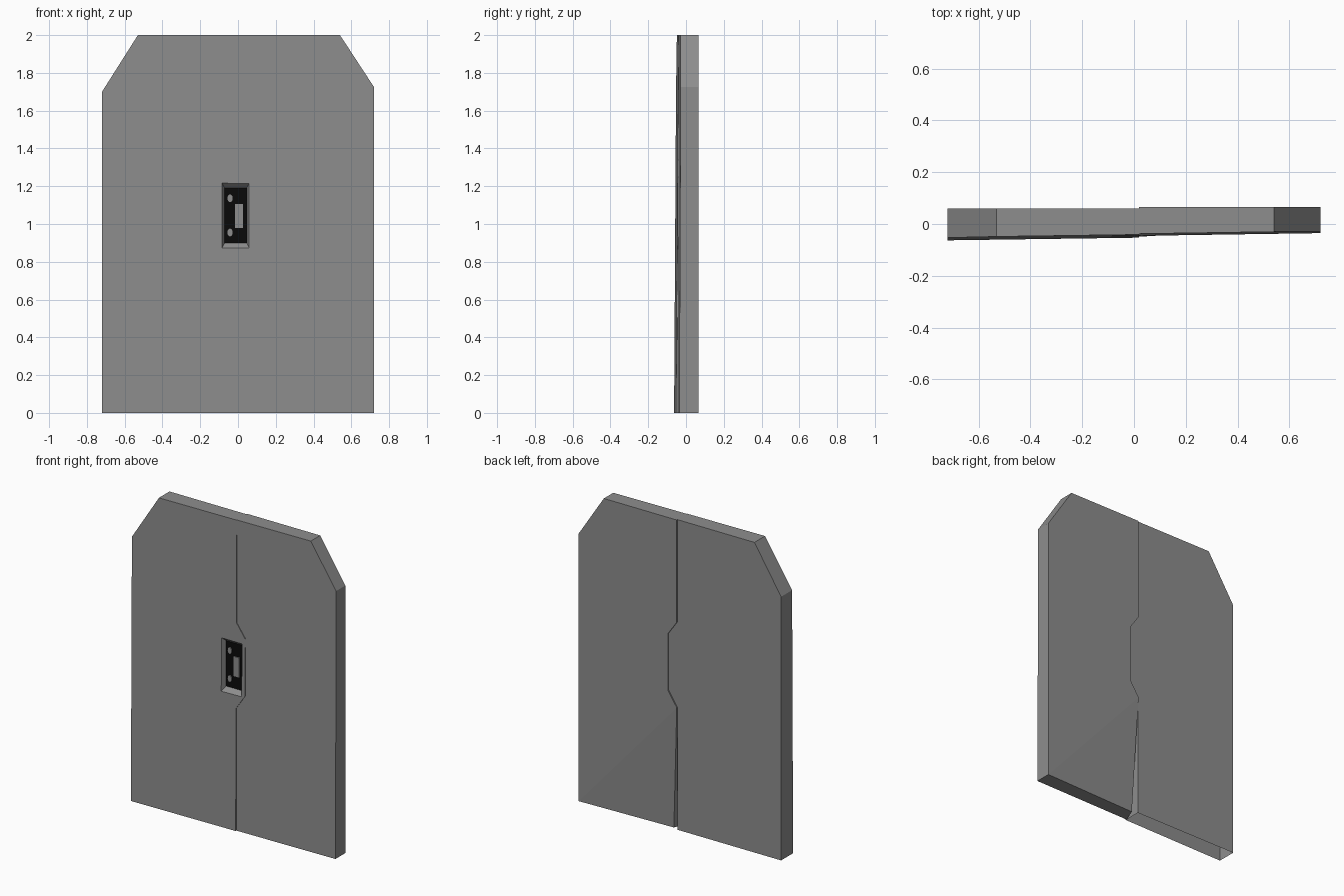
import bpy, bmesh, math

if "Cube" in bpy.data.objects:
    bpy.data.objects.remove(bpy.data.objects["Cube"])

SEAM = [(0.02, 2.0), (0.02, 1.34), (0.083, 1.25), (0.083, 0.885), (0.02, 0.79), (0.02, 0.0)]


def material(name, v):
    m = bpy.data.materials.new(name)
    m.diffuse_color = (v, v, v, 1)
    m.use_nodes = True
    m.node_tree.nodes["Principled BSDF"].inputs["Base Color"].default_value = m.diffuse_color
    return m


grey = material("dark_grey", 0.27)
black = material("black", 0.003)


def slab(name, front, back, mat=grey, split=None):
    """Solid between two matching loops of 3D points."""
    bm = bmesh.new()
    f = [bm.verts.new(p) for p in front]
    b = [bm.verts.new(p) for p in back]
    n = len(f)
    bm.faces.new(f)
    back_face = bm.faces.new(b[::-1])
    for i in range(n):
        j = (i + 1) % n
        bm.faces.new((f[j], f[i], b[i], b[j]))
    if split:
        bmesh.utils.face_split(back_face, b[split[0]], b[split[1]])
    bmesh.ops.recalc_face_normals(bm, faces=bm.faces)
    me = bpy.data.meshes.new(name)
    bm.to_mesh(me)
    bm.free()
    me.materials.append(mat)
    ob = bpy.data.objects.new(name, me)
    bpy.context.collection.objects.link(ob)
    return ob


def rect(x0, x1, z0, z1, y):
    return [(x0, y, z0), (x1, y, z0), (x1, y, z1), (x0, y, z1)]


# Left leaf, front face slightly tilted
outline = SEAM + [(-0.72, 0.0), (-0.72, 1.70), (-0.53, 2.0)]
left = slab("left_door_leaf",
            [(x, -0.053 + 0.014 * x + 0.006 * z, z) for x, z in outline],
            [(x, 0.059, z) for x, z in outline])

# Right leaf, with its lower inner back corner pushed in
outline = SEAM + [(0.72, 0.0), (0.72, 1.725), (0.54, 2.0)]
back = [(x, 0.066, z) for x, z in outline]
back[5] = (0.055, 0.045, 0.0)
slab("right_door_leaf",
     [(x, -0.046 + 0.015 * x + 0.004 * z, z) for x, z in outline],
     back, split=(4, 6))

# Bevelled lock recess cut into the left leaf
cutter = slab("lock_recess_cutter",
              rect(-0.091, 0.0655, 0.862, 1.228, -0.060),
              rect(-0.070, 0.046, 0.900, 1.190, -0.018))
cutter.hide_render = True
mod = left.modifiers.new("recess", 'BOOLEAN')
mod.operation = 'DIFFERENCE'
mod.solver = 'EXACT'
mod.object = cutter

# Apply the cut, then open the underside of the left leaf
deps = bpy.context.evaluated_depsgraph_get()
cut_mesh = bpy.data.meshes.new_from_object(left.evaluated_get(deps))
left.modifiers.clear()
left.data = cut_mesh
bpy.data.objects.remove(cutter)
bm = bmesh.new()
bm.from_mesh(cut_mesh)
bottom = [f for f in bm.faces if all(v.co.z < 0.001 for v in f.verts)]
bmesh.ops.delete(bm, geom=bottom, context='FACES')
bm.to_mesh(cut_mesh)
bm.free()

# Black floor of the recess
slab("lock_backplate",
     rect(-0.0705, 0.0465, 0.8985, 1.1915, -0.020),
     rect(-0.0700, 0.0460, 0.9000, 1.1900, -0.017), black)

# Grey lock plate and two studs
slab("lock_plate", rect(-0.015, 0.027, 0.98, 1.107, -0.026),
     rect(-0.015, 0.027, 0.98, 1.107, -0.018))
for name, z in (("upper_stud", 1.136), ("lower_stud", 0.955)):
    ring = [(-0.042 + 0.014 * math.cos(a), z + 0.021 * math.sin(a))
            for a in (math.tau * i / 12 for i in range(12))]
    slab(name, [(x, -0.025, h) for x, h in ring], [(x, -0.018, h) for x, h in ring])
